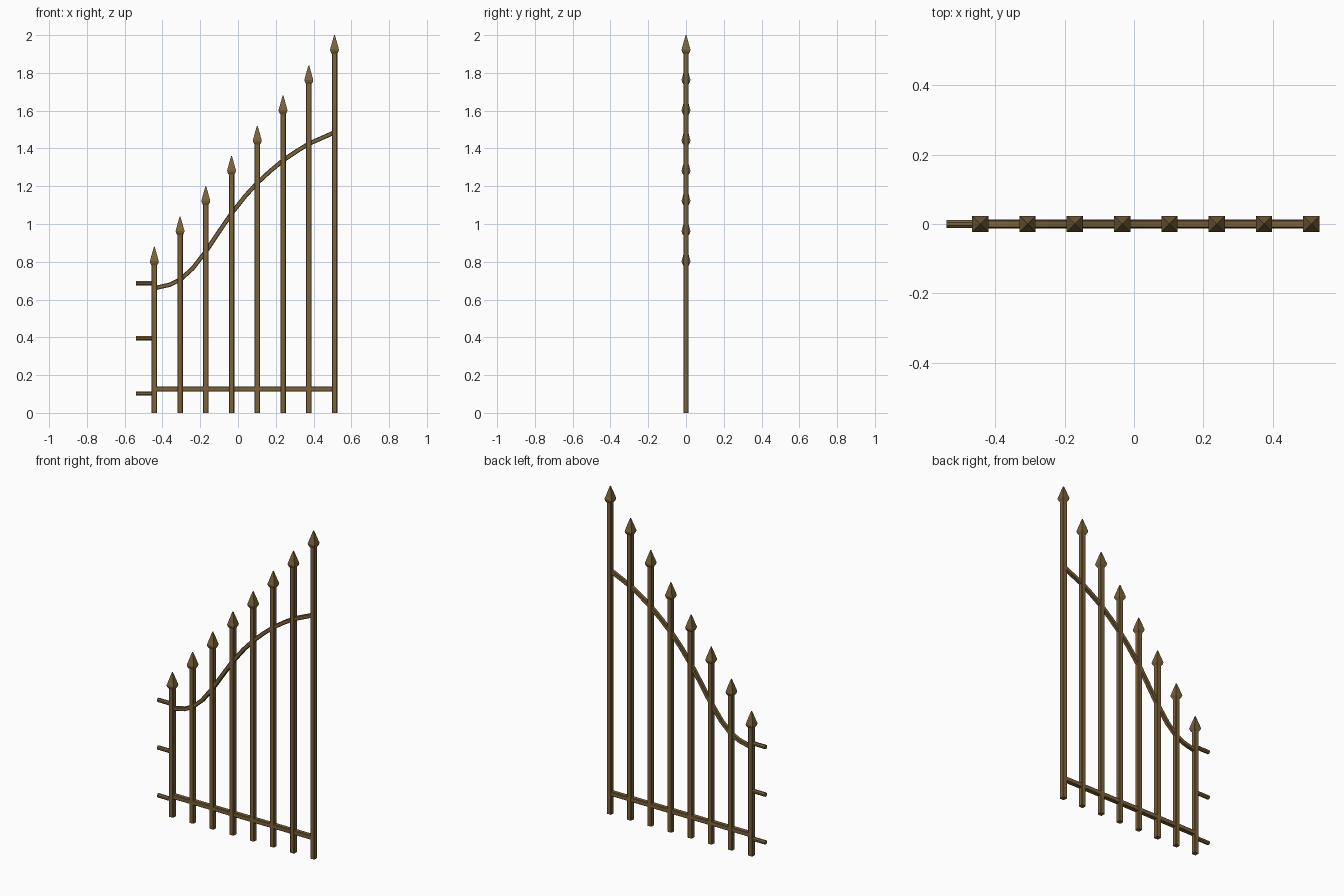
import bpy, bmesh, math
from mathutils import Vector

if "Cube" in bpy.data.objects:
    bpy.data.objects.remove(bpy.data.objects["Cube"])

bronze = bpy.data.materials.new("aged bronze")
bronze.diffuse_color = (0.20, 0.125, 0.043, 1)
bronze.use_nodes = True
bronze.node_tree.nodes["Principled BSDF"].inputs["Base Color"].default_value = bronze.diffuse_color


def loft(name, rings):
    """Skin a list of equal-sized rings and cap both ends."""
    bm = bmesh.new()
    vs = [[bm.verts.new(p) for p in r] for r in rings]
    n = len(vs[0])
    for a, b in zip(vs, vs[1:]):
        for i in range(n):
            j = (i + 1) % n
            bm.faces.new((a[i], a[j], b[j], b[i]))
    bm.faces.new(vs[0])
    bm.faces.new(vs[-1])
    bmesh.ops.recalc_face_normals(bm, faces=bm.faces)
    me = bpy.data.meshes.new(name)
    bm.to_mesh(me)
    bm.free()
    me.materials.append(bronze)
    ob = bpy.data.objects.new(name, me)
    bpy.context.collection.objects.link(ob)
    return ob


def section(h, c):
    """Square outline of half width h with corners cut by c."""
    k = h - c
    return [(h, -k), (h, k), (k, h), (-k, h), (-h, k), (-h, -k), (-k, -h), (k, -h)]


def sweep(name, path, h, c):
    """Sweep the section along an (x, z) path in the y = 0 plane."""
    rings = []
    for i, p in enumerate(path):
        a, b = path[max(i - 1, 0)], path[min(i + 1, len(path) - 1)]
        t = Vector((b[0] - a[0], 0, b[1] - a[1])).normalized()
        nrm = Vector((-t.z, 0, t.x))
        rings.append([Vector((p[0], 0, p[1])) + nrm * u + Vector((0, v, 0))
                      for u, v in section(h, c)])
    return loft(name, rings)


X0, X1, N = -0.443, 0.511, 8

# Upright bars, each 0.16 taller than the last, with spear finials
for i in range(N):
    x = X0 + (X1 - X0) * i / (N - 1)
    top = 0.88 + 0.16 * i
    sweep(f"upright_bar_{i + 1}", [(x, 0), (x, top - 0.09)], 0.0145, 0.003)
    profile = [(-0.1, 0.014), (-0.088, 0.021), (-0.077, 0.0235),
               (-0.068, 0.021), (-0.035, 0.012), (0, 0.002)]
    loft(f"spear_finial_{i + 1}",
         [[(x + sx * r, sy * r, top + dz) for sx, sy in ((1, -1), (1, 1), (-1, 1), (-1, -1))]
          for dz, r in profile])

# Straight bottom rail
sweep("bottom_rail", [(X0, 0.127), (X1, 0.127)], 0.0135, 0.003)

# Sweeping upper rail
sweep("curved_rail", [(X0, 0.66), (-0.36, 0.679), (-0.305, 0.706), (-0.24, 0.765),
                      (-0.17, 0.855), (-0.1, 0.96), (-0.035, 1.055), (0.04, 1.15),
                      (0.105, 1.22), (0.17, 1.28), (0.24, 1.338), (0.31, 1.385),
                      (0.375, 1.425), (X1, 1.485)], 0.0115, 0.003)

# Hinge pegs on the short side
for i, z in enumerate((0.103, 0.395, 0.686)):
    ring = [(0.0125 * math.cos(k * math.pi / 4 + math.pi / 8),
             0.0125 * math.sin(k * math.pi / 4 + math.pi / 8)) for k in range(8)]
    loft(f"hinge_peg_{i + 1}", [[(x, u, z + v) for u, v in ring] for x in (-0.54, X0)])
